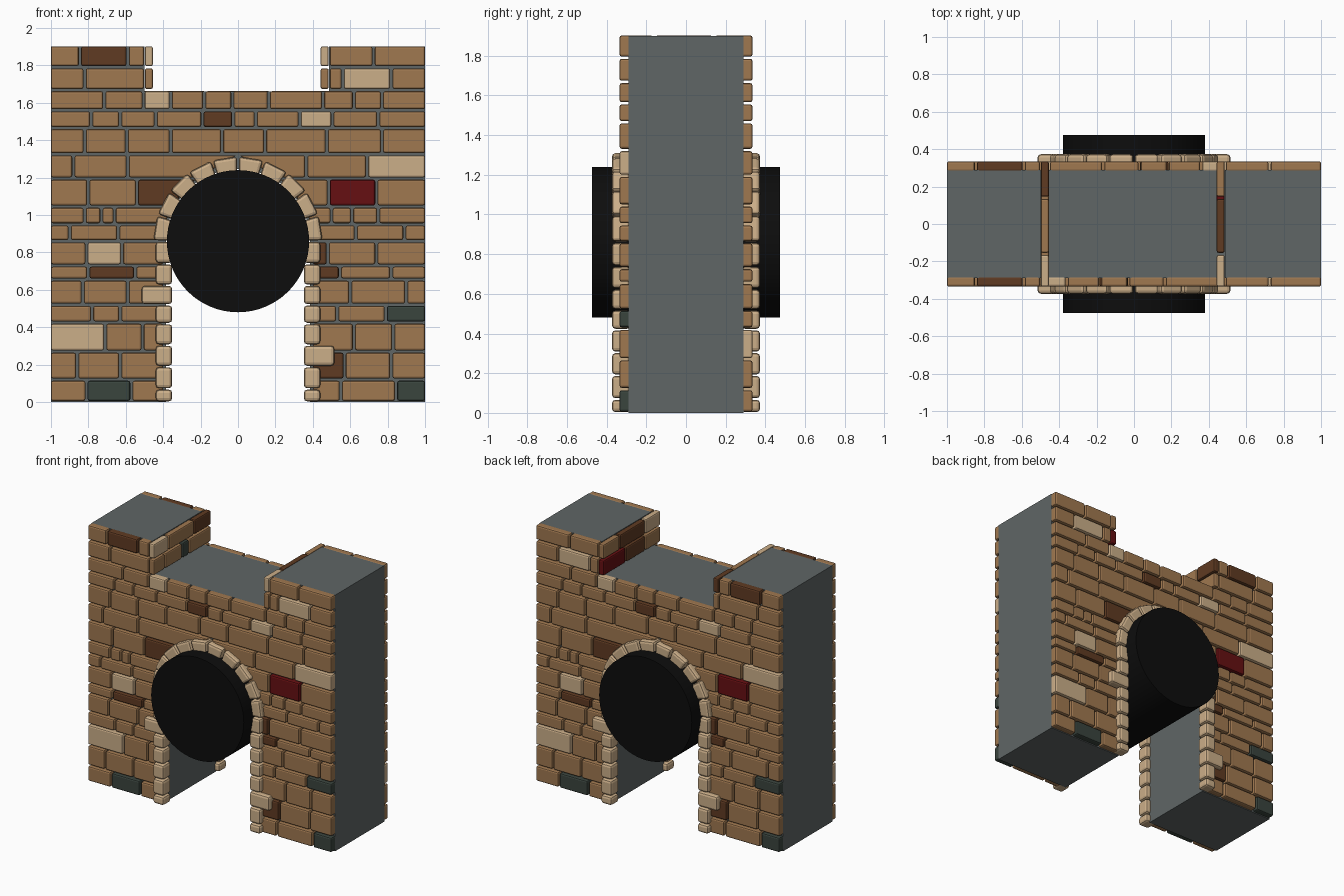
import bpy, bmesh, math
from mathutils import Matrix

cube = bpy.data.objects.get("Cube")
if cube:
    bpy.data.objects.remove(cube, do_unlink=True)

COLOURS = {
    "t": ("tan_brick", (0.35, 0.188, 0.08)),
    "l": ("pale_stone", (0.6, 0.425, 0.25)),
    "d": ("dark_brown_brick", (0.115, 0.043, 0.016)),
    "r": ("red_brick", (0.133, 0.005, 0.006)),
    "e": ("slate_green_brick", (0.042, 0.058, 0.048)),
    "m": ("grey_mortar", (0.115, 0.133, 0.133)),
    "k": ("black", (0.004, 0.004, 0.004)),
}
MATS = {}
for key, (name, rgb) in COLOURS.items():
    mat = bpy.data.materials.new(name)
    mat.use_nodes = True
    mat.diffuse_color = (*rgb, 1)
    bsdf = mat.node_tree.nodes["Principled BSDF"]
    bsdf.inputs["Base Color"].default_value = (*rgb, 1)
    bsdf.inputs["Roughness"].default_value = 0.8
    MATS[key] = mat
KEYS = list(COLOURS)

GAP = 0.006            # half a mortar joint
SPRING = 0.86          # height where the arch begins
FACE, BACK = -0.335, -0.28
TURN = Matrix.Rotation(math.pi, 4, "Z")
MIRROR = Matrix.Scale(-1, 4, (0, 1, 0))


def block(bm, outline, y0, y1, key):
    """Extrude an x-z outline from y0 to y1."""
    front = [bm.verts.new((x, y0, z)) for x, z in outline]
    back = [bm.verts.new((x, y1, z)) for x, z in outline]
    faces = [bm.faces.new(front), bm.faces.new(back[::-1])]
    for i in range(len(outline)):
        j = (i + 1) % len(outline)
        faces.append(bm.faces.new((front[j], front[i], back[i], back[j])))
    for f in faces:
        f.material_index = KEYS.index(key)


def box(bm, x0, x1, z0, z1, y0, y1, key):
    block(bm, [(x0, z0), (x1, z0), (x1, z1), (x0, z1)], y0, y1, key)


def finish(name, bm, bevel=0, transform=None):
    if transform:
        bm.transform(transform)
    bmesh.ops.recalc_face_normals(bm, faces=bm.faces)
    mesh = bpy.data.meshes.new(name)
    bm.to_mesh(mesh)
    bm.free()
    for key in KEYS:
        mesh.materials.append(MATS[key])
    obj = bpy.data.objects.new(name, mesh)
    bpy.context.collection.objects.link(obj)
    if bevel:
        mod = obj.modifiers.new("rounded_edges", "BEVEL")
        mod.width = bevel
        mod.segments = 2
    return obj


def opening(z, radius=0.4):
    """Half width of the archway at a height."""
    if z <= SPRING:
        return radius
    return math.sqrt(max(0, radius ** 2 - (z - SPRING) ** 2))


# Mortar core with archway and a notch in the top
R = 0.385
arc = [(R * math.cos(a), SPRING + R * math.sin(a))
       for a in (math.pi * i / 32 for i in range(33))]
bm = bmesh.new()
block(bm, [(1, 0), (1, 1.9), (0.487, 1.9), (0.487, 1.66), (-0.5, 1.66), (-0.5, 1.9),
           (-1, 1.9), (-1, 0), (-R, 0)] + arc[::-1] + [(R, 0)], -0.29, 0.29, "m")
finish("wall_core", bm)

# Brick courses: top height, joints, colours ("-" leaves a gap)
WALL = [
    (.12, (-.81, -.57, 0, .55, .845), "tettte"),
    (.27, (-.86, -.63, 0, .57, .82), "tttdtt"),
    (.425, (-.71, -.51, 0, .62, .83), "lttttt"),
    (.52, (-.78, -.63, 0, .53, .79), "ttttte"),
    (.655, (-.83, -.59, 0, .6, .9), "tttttt"),
    (.73, (-.8, -.55, 0, .545, .82), "tdtdtt"),
    (.86, (-.81, -.62, 0, .48, .74), "tltdtt"),
    (.95, (-.9, -.64, 0, .63, .89), "tttttt"),
    (1.045, (-.82, -.73, -.66, 0, .5, .61, .75), "tttttttt"),
    (1.195, (-.8, -.54, 0, .485, .74), "ttdtrt"),
    (1.325, (-.88, -.59, 0, .365, .69), "tttttl"),
    (1.465, (-.82, -.595, -.36, -.085, .145, .475, .77), "tttttttt"),
    (1.56, (-.785, -.63, -.44, -.19, -.025, .095, .33, .505, .75), "ttttdttltt"),
    (1.668, (-.715, -.505, -.36, -.18, -.03, .165, .455, .62, .77), "ttlttttttt"),
]
TOWERS = [
    (1.79, (-.82, -.497, .485, .56, .82), "tt-tlt"),
    (1.908, (-.845, -.59, -.497, .485, .725), "tdt-tt"),
]


def courses(name, rows, z0, transform=None):
    bm = bmesh.new()
    for top, joints, keys in rows:
        low, high = z0 + GAP, top - GAP
        ends = (-1.006, *joints, 1.006)
        for a, b, key in zip(ends, ends[1:], keys):
            if key == "-":
                continue
            a, b = a + GAP, b - GAP
            left, right = [a, a], [b, b]
            if 0 in joints:     # trim against the archway
                for i, z in enumerate((low, high)):
                    if a > 0:
                        left[i] = max(a, opening(z))
                    else:
                        right[i] = min(b, -opening(z))
            block(bm, [(left[0], low), (right[0], low), (right[1], high),
                       (left[1], high)], FACE, BACK, key)
        z0 = top
    finish(name, bm, 0.011, transform)


courses("front_bricks", WALL, 0)
courses("back_bricks", WALL, 0, TURN)
courses("front_tower_bricks", TOWERS, 1.668)
courses("back_tower_bricks", TOWERS, 1.668, MIRROR)

# Bricks lining the inner sides of the notch
LINING = [
    ("left", 0, (-.16, .07), "tdr"),
    ("left", 1, (-.16, .14), "ldt"),
    ("right", 0, (-.2, 0, .08), "ttet"),
    ("right", 1, (-.16, .14), "ltd"),
]
for side, x0, x1 in (("left", .442, .485), ("right", -.498, -.455)):
    bm = bmesh.new()
    for where, level, joints, keys in LINING:
        if where != side:
            continue
        low, high = ((1.674, 1.784), (1.796, 1.902))[level]
        ends = (FACE - GAP, *joints, -FACE + GAP)
        for a, b, key in zip(ends, ends[1:], keys):
            box(bm, x0, x1, low, high, a + GAP, b - GAP, key)
    finish(side + "_notch_bricks", bm, 0.01)

# Pale arch surround: jamb stones and a ring of wedge stones
JAMB = (0, .07, .19, .305, .42, .52, .625, .74, .86)
STONES = 10
for name, transform in (("front_arch_stones", None), ("back_arch_stones", TURN)):
    bm = bmesh.new()
    for i, (low, high) in enumerate(zip(JAMB, JAMB[1:])):
        for side, long_stone in ((1, 2), (-1, 5)):
            outer = 0.515 if i == long_stone else 0.44
            box(bm, *sorted((side * 0.352, side * outer)), low + 0.004, high - 0.004,
                -0.373, BACK, "l")
    for i in range(STONES):
        a = math.pi * i / STONES + 0.012
        b = math.pi * (i + 1) / STONES - 0.012
        ring = [(r * math.cos(t), SPRING + r * math.sin(t))
                for r, t in ((0.355, a), (0.452, a), (0.452, b), (0.355, b))]
        block(bm, ring, -0.373, BACK, "l")
    finish(name, bm, 0.017, transform)

# Black tunnel cylinder through the arch
bpy.ops.mesh.primitive_cylinder_add(vertices=64, radius=0.38, depth=0.95,
                                    location=(0, 0, SPRING),
                                    rotation=(math.pi / 2, 0, 0))
tunnel = bpy.context.object
tunnel.name = "tunnel_cylinder"
tunnel.data.materials.append(MATS["k"])
bpy.ops.object.shade_smooth_by_angle()
